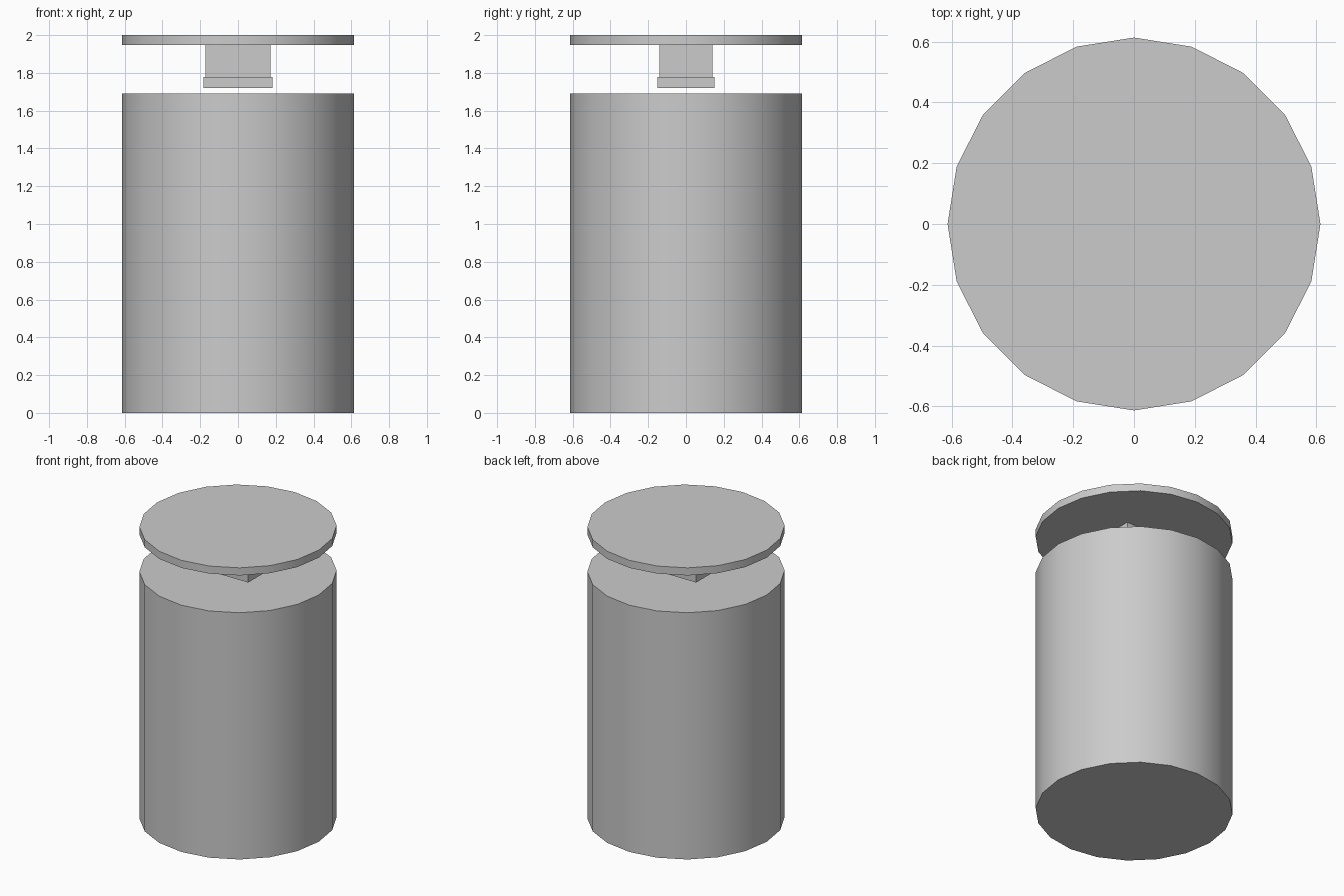
import bpy

if "Cube" in bpy.data.objects:
    bpy.data.objects.remove(bpy.data.objects["Cube"])

RADIUS = 0.613


def drum(name, z0, z1):
    # 20-sided disc or cylinder with smooth walls and crisp rims
    bpy.ops.mesh.primitive_cylinder_add(vertices=20, radius=RADIUS, depth=z1 - z0,
                                        location=(0, 0, (z0 + z1) / 2))
    ob = bpy.context.object
    ob.name = name
    bpy.ops.object.shade_smooth_by_angle(angle=0.6)
    return ob


def block(name, half_x, half_y, z0, z1):
    bpy.ops.mesh.primitive_cube_add(size=1, location=(0, 0, (z0 + z1) / 2))
    ob = bpy.context.object
    ob.name = name
    ob.scale = (2 * half_x, 2 * half_y, z1 - z0)
    bpy.ops.object.transform_apply(location=False, rotation=False, scale=True)
    return ob


# main body and the raised lid disc
drum("body", 0.0, 1.692)
drum("lid", 1.948, 2.0)

# rectangular stem hanging under the lid, with a slightly wider foot
block("stem", 0.173, 0.141, 1.777, 1.948)
block("stem_foot", 0.183, 0.151, 1.72, 1.777)
